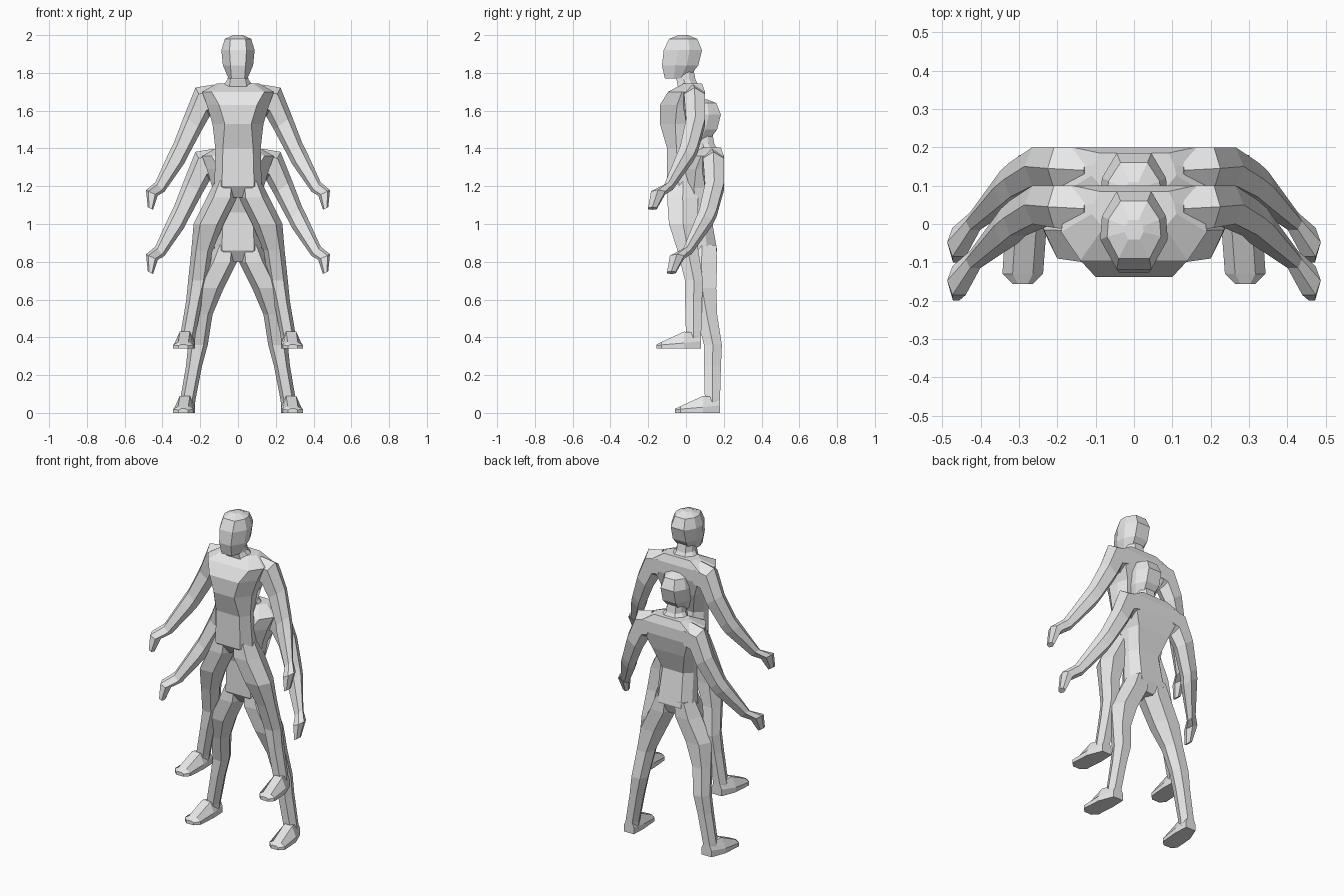
import bpy
import bmesh

cube = bpy.data.objects.get("Cube")
if cube:
    bpy.data.objects.remove(cube, do_unlink=True)

grey = bpy.data.materials.new("light_grey")
grey.use_nodes = True
colour = (0.8, 0.8, 0.8, 1)
grey.diffuse_color = colour
grey.node_tree.nodes["Principled BSDF"].inputs["Base Color"].default_value = colour

# The rear figure repeats the front one, further back and lower
FIGURES = {"front": (0, 0, 0.34), "rear": (0, 0.1, 0)}
BASE = 0.34


def loft(name, rings, mirrored=False):
    """Skin a list of equal rings, cap both ends and place it in both figures."""
    bm = bmesh.new()
    loops = [[bm.verts.new((x, y, z - BASE)) for x, y, z in ring] for ring in rings]
    for low, high in zip(loops, loops[1:]):
        for i in range(len(low)):
            j = (i + 1) % len(low)
            bm.faces.new((low[i], low[j], high[j], high[i]))
    bm.faces.new(loops[0])
    bm.faces.new(loops[-1])
    bmesh.ops.recalc_face_normals(bm, faces=bm.faces)
    mesh = bpy.data.meshes.new(name)
    bm.to_mesh(mesh)
    bm.free()
    mesh.materials.append(grey)
    for figure, place in FIGURES.items():
        obj = bpy.data.objects.new(figure + "_" + name, mesh)
        obj.location = place
        bpy.context.collection.objects.link(obj)
        if mirrored:
            obj.modifiers.new("Mirror", "MIRROR").use_mirror_merge = False


def body_ring(z, front_w, front, side_w, back_w, back):
    """Symmetrical eight-sided level section."""
    near = front + (back - front) * 0.38
    far = front + (back - front) * 0.68
    half = [(front_w, front), (side_w, near), (side_w * 0.95, far), (back_w, back)]
    return [(x, y, z) for x, y in half] + [(-x, y, z) for x, y in reversed(half)]


def limb_ring(outer_x, outer_z, inner_x, inner_z, front, back):
    """Six-sided section spanning an outer and an inner point."""
    def at(t, y):
        return (outer_x + (inner_x - outer_x) * t, y, outer_z + (inner_z - outer_z) * t)
    mid = (front + back) / 2
    return [at(0, mid), at(0.22, front), at(0.78, front),
            at(1, mid), at(0.78, back), at(0.22, back)]


# Torso, from crotch to collar
loft("torso", [body_ring(*r) for r in (
    (1.14, 0.02, -0.06, 0.05, 0.02, 0.04),
    (1.2, 0.085, -0.1, 0.125, 0.08, 0.065),
    (1.4, 0.08, -0.1, 0.12, 0.07, 0.03),
    (1.53, 0.07, -0.138, 0.135, 0.11, 0.075),
    (1.63, 0.1, -0.138, 0.165, 0.15, 0.1),
    (1.7, 0.14, -0.095, 0.19, 0.16, 0.1),
    (1.745, 0.08, -0.01, 0.11, 0.09, 0.085),
)])

# Neck
loft("neck", [body_ring(*r) for r in (
    (1.71, 0.05, -0.04, 0.1, 0.05, 0.08),
    (1.765, 0.04, -0.05, 0.055, 0.03, 0.05),
    (1.82, 0.04, -0.05, 0.05, 0.03, 0.04),
)])

# Head, from jaw to crown
loft("head", [body_ring(*r) for r in (
    (1.77, 0.035, -0.112, 0.05, 0.03, 0.01),
    (1.84, 0.04, -0.127, 0.08, 0.045, 0.065),
    (1.92, 0.045, -0.118, 0.088, 0.045, 0.085),
    (1.98, 0.04, -0.09, 0.07, 0.035, 0.06),
    (2.0, 0.015, -0.04, 0.025, 0.012, 0.01),
)])

# Arm with hand: shoulder, mid arm, elbow, forearm, wrist, palm, fingertips
loft("arms", [limb_ring(*r) for r in (
    (0.13, 1.738, 0.12, 1.58, -0.02, 0.1),
    (0.225, 1.722, 0.15, 1.57, -0.01, 0.1),
    (0.286, 1.57, 0.19, 1.5, 0, 0.1),
    (0.34, 1.43, 0.265, 1.36, -0.03, 0.061),
    (0.365, 1.38, 0.285, 1.32, -0.05, 0.04),
    (0.438, 1.22, 0.39, 1.17, -0.115, -0.07),
    (0.487, 1.18, 0.425, 1.15, -0.185, -0.11),
    (0.478, 1.09, 0.45, 1.075, -0.2, -0.155),
)], mirrored=True)

# Leg, listed as height, outer x, inner x, front, back
loft("legs", [limb_ring(out, z, inner, z, front, back) for z, out, inner, front, back in (
    (1.23, 0.12, 0.01, -0.09, 0.06),
    (1.14, 0.165, 0.005, -0.1, 0.065),
    (1.0, 0.235, 0.075, -0.09, 0.06),
    (0.86, 0.247, 0.135, -0.045, 0.065),
    (0.7, 0.264, 0.16, -0.005, 0.09),
    (0.59, 0.275, 0.19, -0.005, 0.085),
    (0.41, 0.306, 0.225, 0, 0.08),
    (0.36, 0.31, 0.23, 0, 0.08),
)], mirrored=True)

# Foot, lofted from heel to toe over a flat sole
def foot_ring(y, inner, outer, edge, top):
    inset = (outer - inner) * 0.25
    return [(inner, y, BASE), (outer, y, BASE), (outer, y, edge),
            (outer - inset, y, top), (inner + inset, y, top), (inner, y, edge)]


loft("feet", [foot_ring(*r) for r in (
    (0.08, 0.232, 0.3, 0.38, 0.42),
    (-0.01, 0.228, 0.335, 0.37, 0.43),
    (-0.13, 0.237, 0.343, 0.36, 0.375),
    (-0.157, 0.265, 0.315, 0.355, 0.362),
)], mirrored=True)
